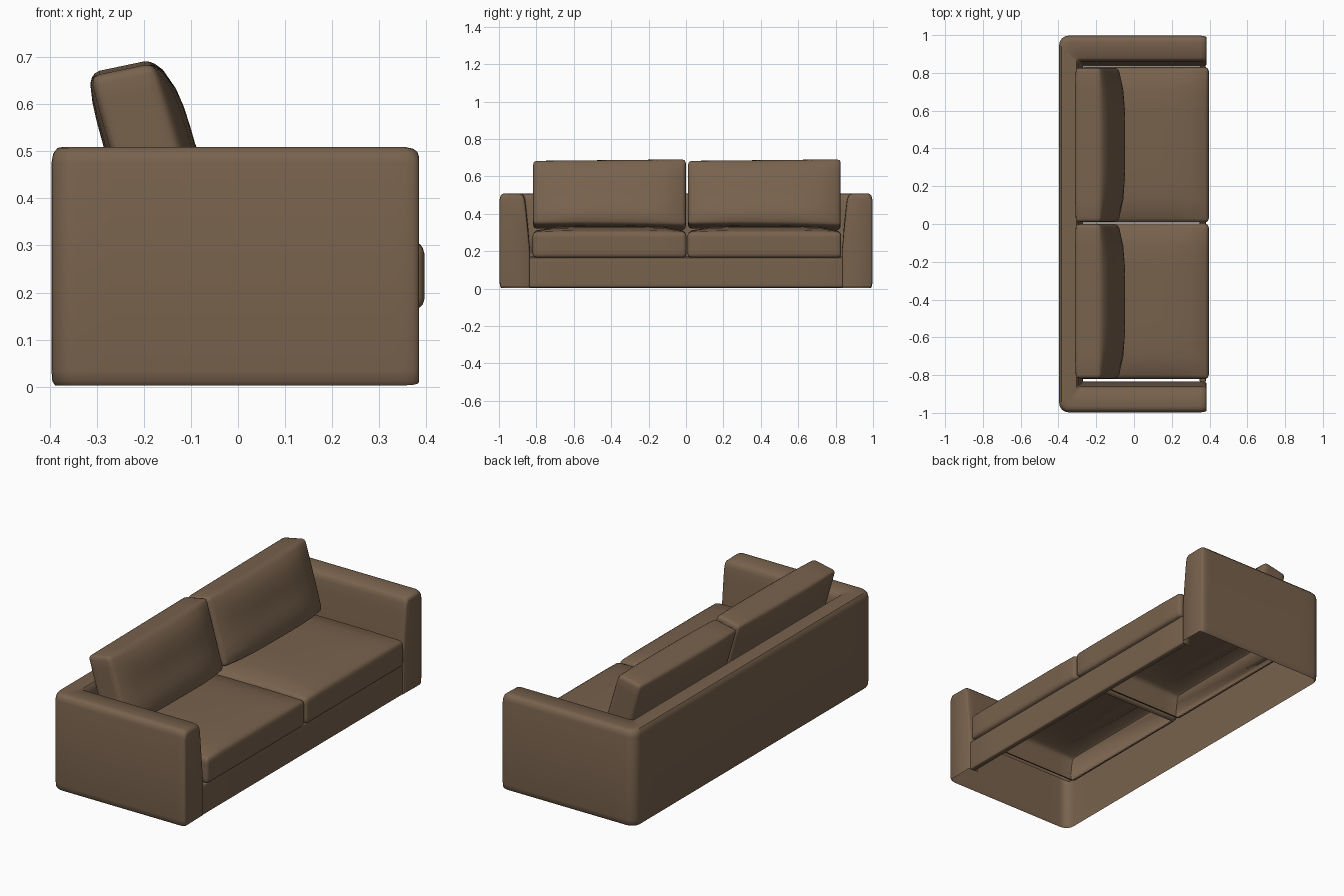
import bpy, bmesh, math
from mathutils import Vector

if "Cube" in bpy.data.objects:
    bpy.data.objects.remove(bpy.data.objects["Cube"])

fabric = bpy.data.materials.new("brown fabric")
fabric.diffuse_color = (0.188, 0.122, 0.074, 1)
fabric.use_nodes = True
fabric.node_tree.nodes["Principled BSDF"].inputs["Base Color"].default_value = fabric.diffuse_color


def finish(bm, name):
    me = bpy.data.meshes.new(name)
    bm.to_mesh(me)
    bm.free()
    ob = bpy.data.objects.new(name, me)
    bpy.context.collection.objects.link(ob)
    me.materials.append(fabric)
    bpy.ops.object.select_all(action='DESELECT')
    ob.select_set(True)
    bpy.context.view_layer.objects.active = ob
    bpy.ops.object.shade_smooth_by_angle(angle=math.radians(40))
    return ob


def soft_box(name, half, r, shape, n=12, open_bottom=False):
    """Gridded box with rounded edges; shape(p, uvw) gives the final position."""
    bm = bmesh.new()
    bmesh.ops.create_cube(bm, size=1)
    bmesh.ops.subdivide_edges(bm, edges=bm.edges[:], cuts=n - 1, use_grid_fill=True)
    bottom = [f for f in bm.faces if f.calc_center_median().z < -0.499]

    def place(i, h):
        if i > n / 2:
            return -place(n - i, h)
        if i < 2:
            return -h + (0, 0.35 * r)[i]
        return -(h - r) * (1 - 2 * (i - 2) / (n - 4))

    for v in bm.verts:
        p = Vector([place(round((v.co[k] + 0.5) * n), half[k]) for k in range(3)])
        inner = Vector([max(-half[k] + r, min(half[k] - r, p[k])) for k in range(3)])
        d = p - inner
        if d.length > 1e-6:
            p = inner + d.normalized() * r
        v.co = shape(p, [p[k] / half[k] for k in range(3)])
    bmesh.ops.recalc_face_normals(bm, faces=bm.faces[:])
    if open_bottom:
        low = min(v.co.z for v in bm.verts) + 0.002
        bmesh.ops.delete(bm, geom=[f for f in bottom if all(v.co.z < low for v in f.verts)],
                         context='FACES')
    return finish(bm, name)


# Arms and back: one U-shaped shell, open underneath, with closed arm fronts
profile = [(0.06, 0.003), (0.015, 0.012), (0, 0.035), (0, 0.475), (0.03, 0.495),
           (0.1, 0.507), (0.2, 0.509), (0.72, 0.507), (0.79, 0.497), (0.83, 0.475),
           (0.87, 0.42), (0.93, 0.32), (1, 0.2), (1, 0.17)]
R, XB, XI, YI = 0.05, -0.396, -0.27, 0.833
half_path = []   # (outer, inner, shrink, closed to the floor)
for x, s, full in [(0.384, 0.13, True), (0.381, 0.07, True), (0.372, 0.025, True),
                   (0.355, 0, True), (0.335, 0, True), (0.334, 0, False),
                   (XI, 0, False)]:
    half_path.append(((x, -0.997), (x, -YI), s, full))
for i in range(7):
    a = math.pi / 2 * i / 6
    half_path.append(((XB + R - R * math.sin(a), -0.997 + R - R * math.cos(a)),
                      (XI, -YI), 0, False))
half_path.append(((XB, -YI), (XI, -YI), 0, False))
path = half_path + [((o[0], -o[1]), (i[0], -i[1]), s, f) for o, i, s, f in reversed(half_path)]

bm = bmesh.new()
rows = []
for o, i, s, full in path:
    row = []
    for k, (t, z) in enumerate(profile):
        if full and k == len(profile) - 1:
            z = 0.005
        t = 0.5 + (t - 0.5) * (1 - s)
        z = 0.25 + (z - 0.25) * (1 - (0.6 if z > 0.25 else 0.2) * s)
        row.append(bm.verts.new(Vector((*o, z)).lerp(Vector((*i, z)), t)))
    rows.append(row)
for a, b in zip(rows, rows[1:]):
    for k in range(len(profile) - 1):
        bm.faces.new((a[k], b[k], b[k + 1], a[k + 1]))
bm.faces.new(rows[0])
bm.faces.new(rows[-1])
bmesh.ops.remove_doubles(bm, verts=bm.verts[:], dist=1e-5)
bmesh.ops.recalc_face_normals(bm, faces=bm.faces[:])
bm.normal_update()
if sum(f.normal.z * f.calc_area() for f in bm.faces) < 0:
    bmesh.ops.reverse_faces(bm, faces=bm.faces[:])
finish(bm, "arms_and_back")

# Front rail under the seat
soft_box("front_rail", (0.016, 0.84, 0.08), 0.008,
         lambda p, u: p + Vector((0.364, 0, 0.086)))


# Two seat cushions and two leaning back cushions, copied along y
for side, cy in (("left", -0.409), ("right", 0.419)):
    def seat_shape(p, u):
        crown = 0.03 * (1 - u[0] ** 4) * (1 - u[1] ** 6) if u[2] > 0 else 0
        return p + Vector((0.0535, cy, 0.234 + crown * max(u[2], 0)))

    def back_shape(p, u):
        fat = (1 - u[1] ** 4) * (1 - u[2] ** 4)
        low = (1 - u[1] ** 4) * max(0, -u[2])
        bulge = max(u[0], 0) * (0.038 * fat + 0.026 * low) + min(u[0], 0) * 0.016 * fat
        base = Vector((-0.196, cy, 0.502))
        return (base + u[0] * Vector((0.067, 0, 0.014)) + Vector((bulge, p.y, 0))
                + u[2] * Vector((-0.05, 0, 0.175 + 0.004 * u[1])))

    soft_box(side + "_seat_cushion", (0.3425, 0.411, 0.069), 0.022, seat_shape,
             open_bottom=True)
    soft_box(side + "_back_cushion", (0.07, 0.408, 0.175), 0.02, back_shape)
